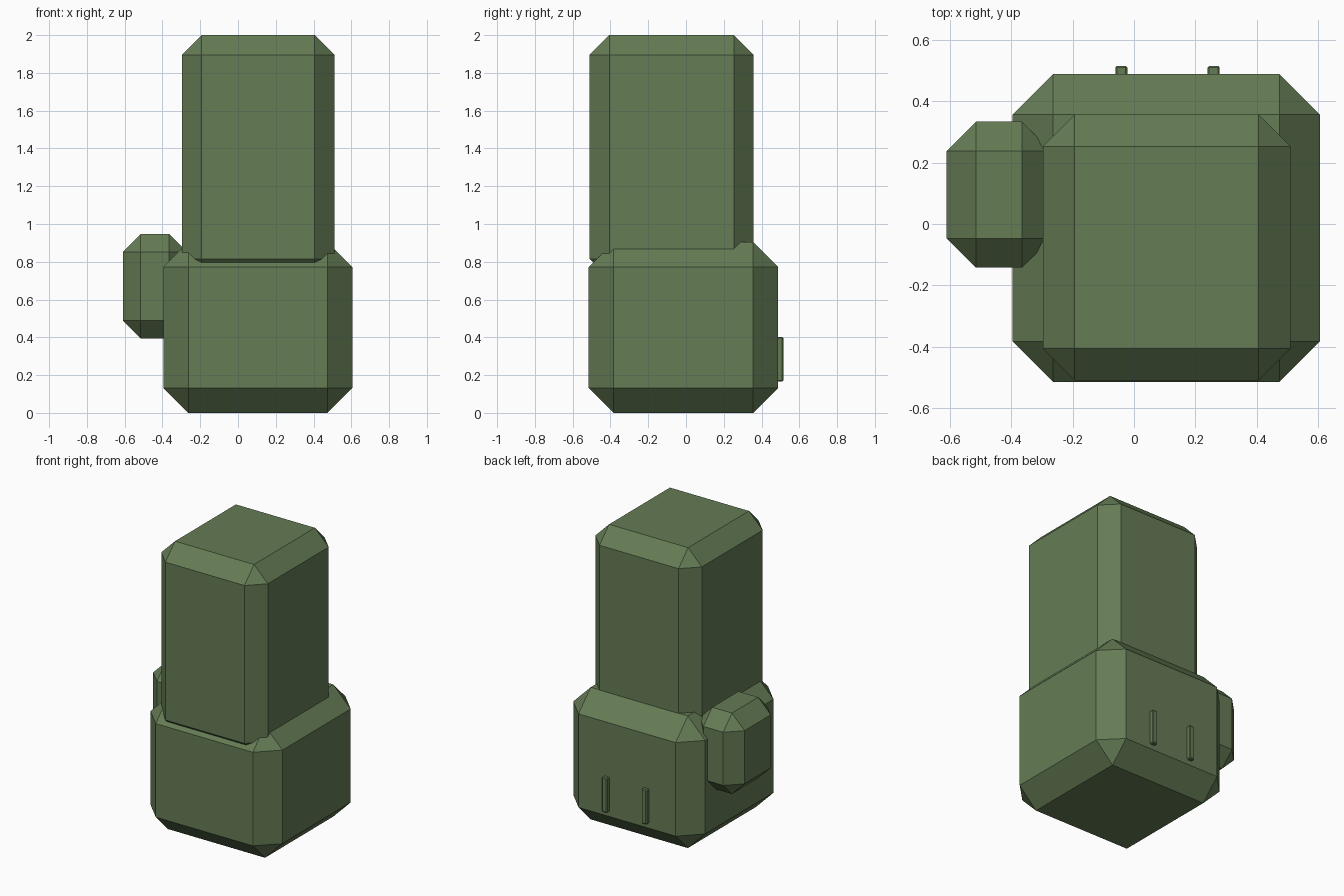
import bpy, bmesh
from mathutils import Vector

if "Cube" in bpy.data.objects:
    bpy.data.objects.remove(bpy.data.objects["Cube"])

green = bpy.data.materials.new("olive_green")
green.diffuse_color = (0.13, 0.2, 0.09, 1)
green.use_nodes = True
green.node_tree.nodes["Principled BSDF"].inputs["Base Color"].default_value = green.diffuse_color


def chamfered_box(name, low, high, chamfer):
    """Box between two corners with every edge cut flat."""
    low, high = Vector(low), Vector(high)
    size, centre = high - low, (low + high) / 2
    bm = bmesh.new()
    bmesh.ops.create_cube(bm, size=1)
    for v in bm.verts:
        v.co = Vector([v.co[i] * size[i] + centre[i] for i in range(3)])
    bmesh.ops.bevel(bm, geom=bm.edges[:], offset=chamfer, offset_type='OFFSET',
                    segments=1, profile=0.5, affect='EDGES')
    bmesh.ops.recalc_face_normals(bm, faces=bm.faces[:])
    mesh = bpy.data.meshes.new(name)
    bm.to_mesh(mesh)
    bm.free()
    mesh.materials.append(green)
    obj = bpy.data.objects.new(name, mesh)
    bpy.context.collection.objects.link(obj)
    return obj


# Wide lower block
chamfered_box("base_block", (-0.395, -0.515, 0), (0.605, 0.488, 0.905), 0.132)

# Tall upper block, sunk into the base
chamfered_box("upper_block", (-0.297, -0.51, 0.71), (0.51, 0.357, 2.0), 0.104)

# Small pod on the left side
chamfered_box("side_pod", (-0.61, -0.142, 0.393), (-0.27, 0.333, 0.947), 0.095)

# Two thin upright bars on the back
for i, x in enumerate((-0.041, 0.259)):
    chamfered_box(f"back_bar_{i + 1}", (x - 0.02, 0.475, 0.165),
                  (x + 0.02, 0.515, 0.402), 0.006)
